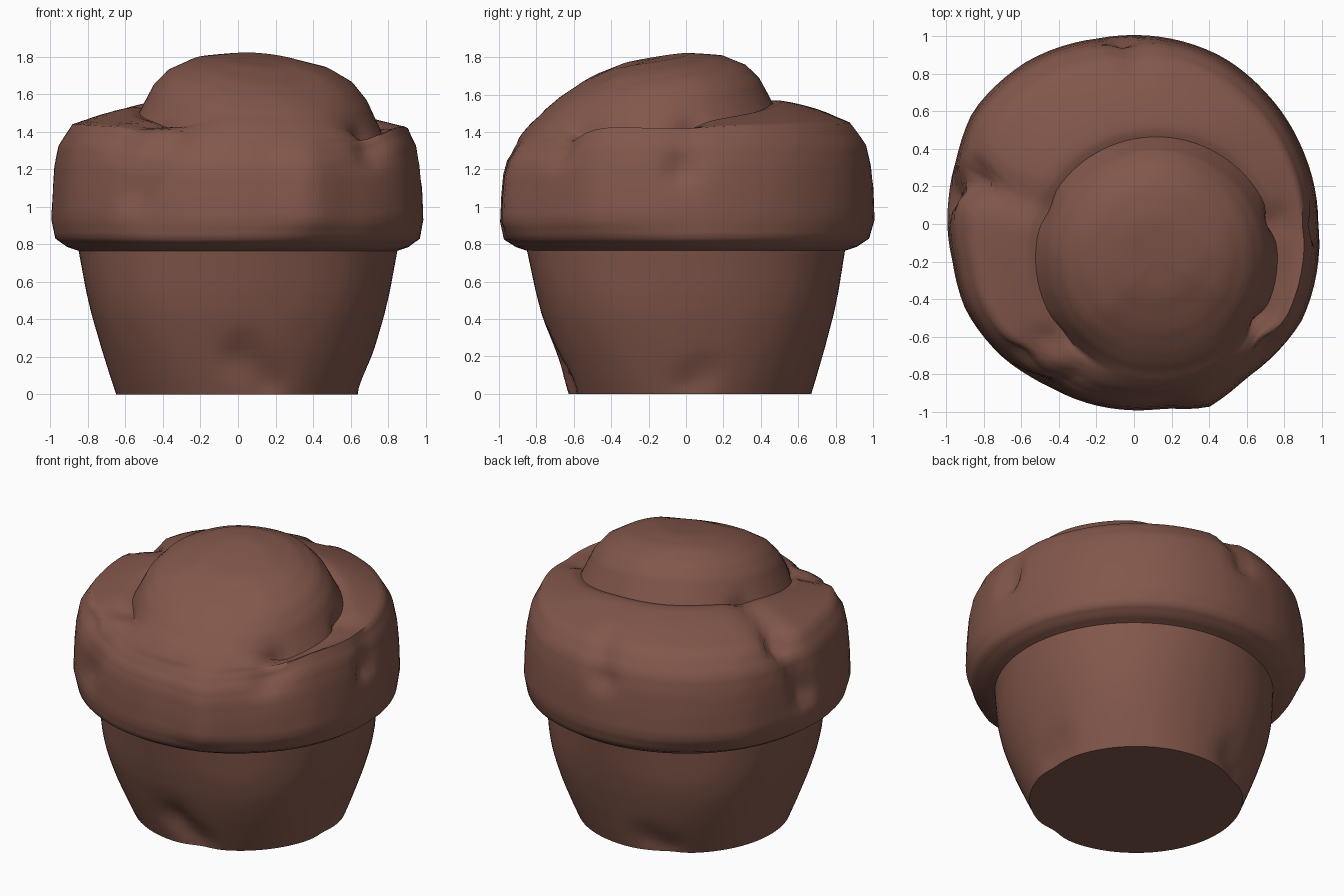
import bpy, bmesh, math
from mathutils import Vector, noise

if "Cube" in bpy.data.objects:
    bpy.data.objects.remove(bpy.data.objects["Cube"])

SEG = 96
brown = bpy.data.materials.new("chocolate brown")
brown.diffuse_color = (0.225, 0.095, 0.07, 1)
brown.use_nodes = True
brown.node_tree.nodes["Principled BSDF"].inputs["Base Color"].default_value = brown.diffuse_color

# outline of the muffin crown seen from above: angle in degrees, radius
OUTLINE = [(0, 0.985), (24, 0.985), (45, 0.995), (62, 1.01), (79, 1.01), (101, 1.01),
           (123, 1.04), (145, 1.05), (160, 1.01), (177, 1.0), (192, 0.99), (207, 1.01),
           (225, 1.0), (243, 0.98), (258, 0.99), (280, 1.0), (292, 1.06), (306, 1.02),
           (330, 1.035), (353, 0.998), (360, 0.985)]

# creases: start, end, width, depth
CREASES = [((-1.00, 0.14, 1.08), (-0.86, 0.24, 1.42), 0.08, 0.08),
           ((-0.86, 0.24, 1.42), (-0.50, 0.10, 1.50), 0.08, 0.05),
           ((-0.56, -0.82, 1.05), (-0.30, -0.76, 1.36), 0.07, 0.04),
           ((-0.60, -0.68, 1.36), (-0.45, -0.62, 1.40), 0.08, 0.05),
           ((0.97, -0.03, 1.20), (0.76, 0.02, 1.40), 0.07, 0.06),
           ((0.72, -0.70, 1.30), (0.66, -0.55, 1.34), 0.08, 0.05),
           ((-0.06, 0.98, 1.25), (0.00, 0.85, 1.43), 0.07, 0.05)]
DENTS = [((0.02, -0.70, 0.20), (0.16, -0.68, 0.05), 0.10, 0.05),
         ((0.70, 0.00, 0.05), (0.72, 0.10, 0.10), 0.09, 0.03),
         ((-0.30, 0.62, 0.05), (-0.20, 0.68, 0.10), 0.09, 0.03)]


def lerp_table(table, x):
    for (a, u), (b, v) in zip(table, table[1:]):
        if a <= x <= b:
            return u + (v - u) * (x - a) / (b - a)
    return table[-1][1]


def smooth(x, lo, hi):
    t = max(0, min(1, (x - lo) / (hi - lo)))
    return t * t * (3 - 2 * t)


def push_in(p, grooves):
    """Press soft grooves towards the middle of the muffin."""
    total = 0
    for a, b, width, depth in grooves:
        a, b = Vector(a), Vector(b)
        t = max(0, min(1, (p - a).dot(b - a) / (b - a).length_squared))
        d = (p - a.lerp(b, t)).length
        total += depth * math.exp(-(d / width) ** 2)
    inward = Vector((0, 0, 0.9)) - p
    if p.z < 0.7:
        inward.z = 0
    return p + inward.normalized() * total


def refine(profile, n):
    pts = []
    for p, q in zip(profile, profile[1:]):
        pts += [tuple(u + (v - u) * i / n for u, v in zip(p, q)) for i in range(n)]
    return pts + [profile[-1]]


def skin(name, profile, place, angle):
    """Lathe a profile through a placing function; zero radius closes to a point."""
    bm = bmesh.new()
    rings = []
    for row in profile:
        if row[0] < 1e-4:
            rings.append([bm.verts.new(place(row, 0))])
        else:
            rings.append([bm.verts.new(place(row, 2 * math.pi * i / SEG)) for i in range(SEG)])
    for lo, hi in zip(rings, rings[1:]):
        for i in range(SEG):
            j = (i + 1) % SEG
            if len(lo) == 1:
                bm.faces.new((lo[0], hi[j], hi[i]))
            elif len(hi) == 1:
                bm.faces.new((lo[i], lo[j], hi[0]))
            else:
                bm.faces.new((lo[i], lo[j], hi[j], hi[i]))
    bmesh.ops.recalc_face_normals(bm, faces=bm.faces)
    mesh = bpy.data.meshes.new(name)
    bm.to_mesh(mesh)
    bm.free()
    mesh.materials.append(brown)
    ob = bpy.data.objects.new(name, mesh)
    bpy.context.collection.objects.link(ob)
    bpy.ops.object.select_all(action='DESELECT')
    ob.select_set(True)
    bpy.context.view_layer.objects.active = ob
    bpy.ops.object.shade_smooth_by_angle(angle=math.radians(angle))


# tapered base, slightly fuller on its diagonals
def place_base(row, a):
    r, z = row
    r *= 1 + 0.02 * (1 - math.cos(4 * a)) * math.sin(math.pi * z / 0.765)
    p = Vector((r * math.cos(a), r * math.sin(a) + 0.02 * (1 - z / 0.765), z))
    if r > 0.6 and z < 0.7:
        p = push_in(p, DENTS)
    return p


BASE = [(0, 0), (0.65, 0.0), (0.68, 0.09), (0.73, 0.25), (0.782, 0.43),
        (0.81, 0.55), (0.85, 0.765)]
skin("muffin_base", refine(BASE, 3), place_base, 50)


# crown: overhanging rim whose rings drift towards the off-centre dome;
# on the front the dome flows straight down into the rim
def place_top(row, a):
    r, z_side, z_front = row
    s = 0 if z_side < 1.2 else smooth(0.97 - r, 0, 0.32)
    front = smooth(math.cos(a + math.radians(82)), 0.55, 0.95)
    z = z_side + (z_front - z_side) * front
    rim = lerp_table(OUTLINE, math.degrees(a))
    if z < 0.93:
        rim = 1 + (rim - 1) * (z - 0.765) / 0.165
    else:
        rim = 1 + (rim - 1) * (1 - s)
    p = Vector((r * rim * math.cos(a) + 0.12 * s, r * rim * math.sin(a) - 0.18 * s, z))
    p.z += (0.15 * (p.y + 0.18) - 0.08 * (p.x - 0.12)) * s
    if z > 0.77:
        p.z += 0.012 * noise.noise(p * 2.5) * smooth(z, 0.77, 1.0)
        p = push_in(p, CREASES)
    return p


# radius, height around the sides and back, height on the front
TOP = [(0.85, 0.765, 0.765), (0.91, 0.785, 0.785), (0.975, 0.83, 0.825), (0.998, 0.93, 0.92),
       (0.992, 1.10, 1.06), (0.982, 1.22, 1.17), (0.96, 1.33, 1.25), (0.90, 1.43, 1.33),
       (0.80, 1.445, 1.42), (0.69, 1.46, 1.51), (0.645, 1.45, 1.55), (0.61, 1.52, 1.575),
       (0.57, 1.60, 1.61), (0.50, 1.68, 1.66), (0.38, 1.745, 1.725), (0.20, 1.785, 1.78),
       (0, 1.79, 1.79)]
skin("muffin_top", refine(TOP, 3), place_top, 60)
